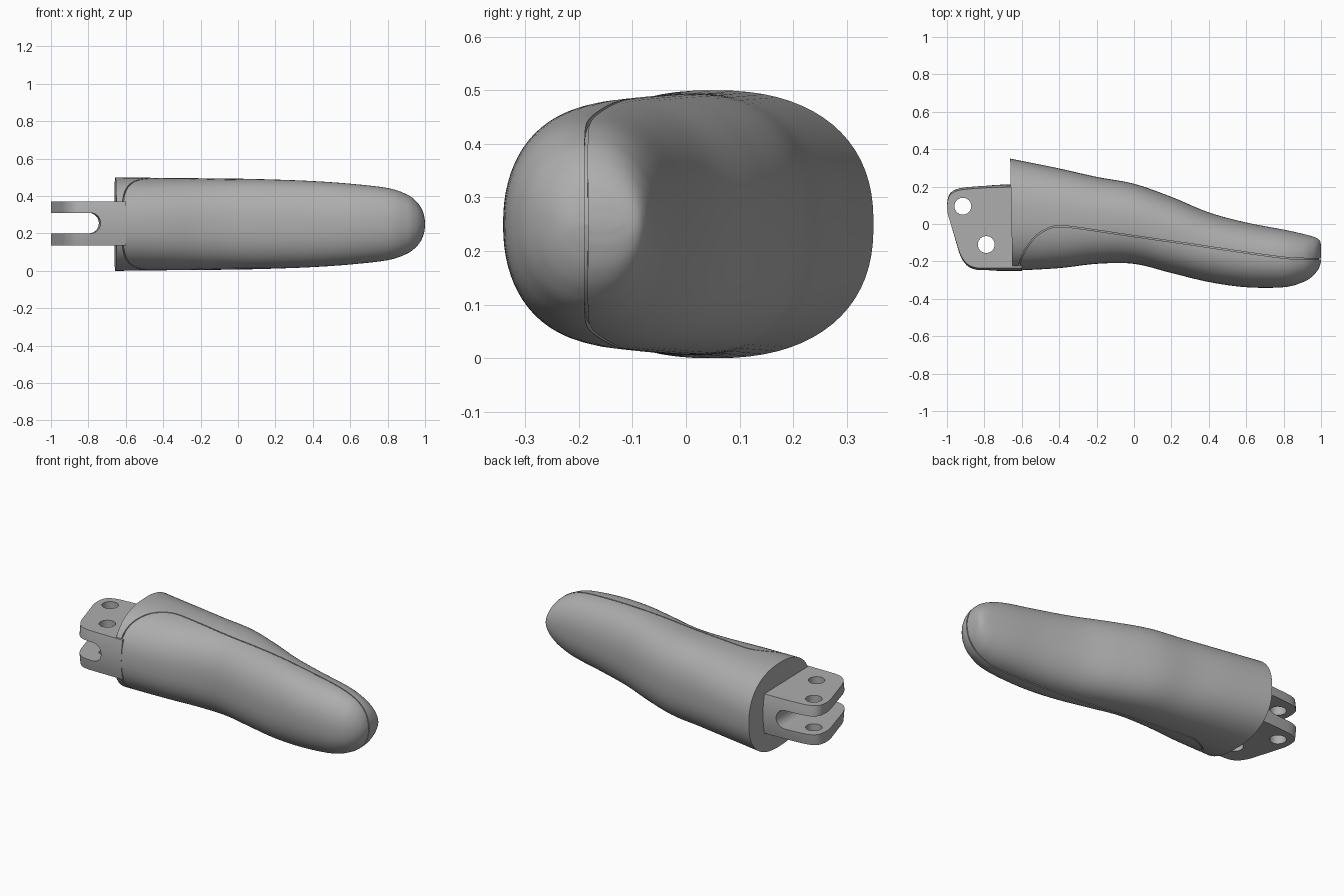
import bpy, bmesh, math
from mathutils import Vector

cube = bpy.data.objects.get("Cube")
if cube:
    bpy.data.objects.remove(cube)

grey = bpy.data.materials.new("satin grey")
grey.use_nodes = True
GREY = (0.42, 0.42, 0.42, 1)
grey.diffuse_color = GREY
grey.node_tree.nodes["Principled BSDF"].inputs["Base Color"].default_value = GREY

MID_Z = 0.25


def spline(points, steps):
    """Smooth curve through points of any dimension."""
    pts = [Vector(p) for p in points]
    pts = [pts[0] * 2 - pts[1]] + pts + [pts[-1] * 2 - pts[-2]]
    out = []
    for a, b, c, d in zip(pts, pts[1:], pts[2:], pts[3:]):
        for i in range(steps):
            t = i / steps
            out.append((b * 2 + (c - a) * t + (a * 2 - b * 5 + c * 4 - d) * t * t
                        + (b * 3 - a - c * 3 + d) * t ** 3) / 2)
    return out + [pts[-2]]


def loft(name, rings):
    """Skin closed rings of equal size and cap both ends."""
    bm = bmesh.new()
    loops = [[bm.verts.new(p) for p in ring] for ring in rings]
    n = len(loops[0])
    for a, b in zip(loops, loops[1:]):
        for i in range(n):
            j = (i + 1) % n
            bm.faces.new((a[i], a[j], b[j], b[i]))
    bm.faces.new(loops[0][::-1])
    bm.faces.new(loops[-1])
    bmesh.ops.recalc_face_normals(bm, faces=bm.faces)
    mesh = bpy.data.meshes.new(name)
    bm.to_mesh(mesh)
    bm.free()
    obj = bpy.data.objects.new(name, mesh)
    bpy.context.collection.objects.link(obj)
    mesh.materials.append(grey)
    return obj


def activate(obj):
    bpy.ops.object.select_all(action='DESELECT')
    obj.select_set(True)
    bpy.context.view_layer.objects.active = obj


def cut(obj, cutter):
    mod = obj.modifiers.new("cut", 'BOOLEAN')
    mod.operation = 'DIFFERENCE'
    mod.solver = 'EXACT'
    mod.object = cutter
    activate(obj)
    bpy.ops.object.modifier_apply(modifier=mod.name)
    bpy.data.objects.remove(cutter)


def smooth(obj, angle=30):
    activate(obj)
    bpy.ops.object.shade_smooth_by_angle(angle=math.radians(angle))


# Grip stations: x, front y, back y, half height
stations = spline([
    (-0.65, -0.25, 0.35, 0.25), (-0.4, -0.236, 0.297, 0.247),
    (-0.2, -0.213, 0.252, 0.245), (0, -0.213, 0.215, 0.243),
    (0.2, -0.262, 0.145, 0.238), (0.4, -0.31, 0.062, 0.23),
    (0.6, -0.338, 0.008, 0.216), (0.8, -0.338, -0.03, 0.193),
    (0.9, -0.312, -0.052, 0.16), (0.95, -0.283, -0.065, 0.125),
    (0.98, -0.25, -0.077, 0.086), (0.995, -0.22, -0.092, 0.045),
    (1, -0.195, -0.12, 0.012)], 6)


def grip_rings(inset):
    rings = []
    for x, lo, hi, h in stations:
        mid, half = (lo + hi) / 2, (hi - lo) / 2
        power = 2 / (2.35 - 0.2 * max(0, x))
        half, h = max(half - inset, 0.004), max(h - inset, 0.004)
        ring = []
        for i in range(72):
            a = math.tau * i / 72
            c, s = math.cos(a), math.sin(a)
            y = mid + half * math.copysign(abs(c) ** power, c)
            z = MID_Z + h * math.copysign(abs(s) ** power, s)
            # The socket end leans slightly
            lean = -0.02 * (y + 0.25) * max(0, -x - 0.4) / 0.25 if x < -0.4 else 0
            ring.append((x + lean - inset * max(0, x), y, z))
        rings.append(ring)
    return rings


# Grip shell with a narrow parting groove over a solid core
grip = loft("grip_shell", grip_rings(0))
core = loft("grip_core", grip_rings(0.01))
path = spline([(-0.622, -0.34), (-0.618, -0.24), (-0.59, -0.155), (-0.53, -0.07),
               (-0.46, -0.025), (-0.4, -0.012), (-0.3, -0.021), (0, -0.065),
               (0.3, -0.108), (0.6, -0.153), (0.8, -0.18), (0.9, -0.186),
               (1.05, -0.186)], 6)
left, right = [], []
for i, p in enumerate(path):
    t = (path[min(i + 1, len(path) - 1)] - path[max(i - 1, 0)]).normalized()
    side = Vector((-t.y, t.x)) * 0.003
    left.append(p + side)
    right.append(p - side)
ribbon = left + right[::-1]
cut(grip, loft("groove_cutter", [[(p.x, p.y, z) for p in ribbon] for z in (-0.1, 0.6)]))
smooth(grip)
smooth(core)

# Hinge block: rounded outline with gently bulging sides
corners = [((-0.6, -0.25), 0), ((-0.87, -0.25), 0.06), ((-0.925, -0.19), 0.05),
           ((-1.005, 0.09), 0.05), ((-0.985, 0.19), 0.09), ((-0.82, 0.207), 0.08),
           ((-0.6, 0.213), 0)]
outline = []
for k, (p, r) in enumerate(corners):
    p = Vector(p)
    if not r:
        outline.append(p)
        continue
    prev, nxt = Vector(corners[k - 1][0]), Vector(corners[k + 1][0])
    a = p + (prev - p).normalized() * min(r, (prev - p).length * 0.48)
    b = p + (nxt - p).normalized() * min(r, (nxt - p).length * 0.48)
    for i in range(7):
        t = i / 6
        outline.append(a * (1 - t) ** 2 + p * 2 * t * (1 - t) + b * t * t)
layers = []
for i in range(9):
    u = i / 4 - 1
    squeeze = 1 - 0.06 * u * u
    layers.append([(p.x, -0.02 + (p.y + 0.02) * squeeze, 0.253 + 0.118 * u) for p in outline])
hinge = loft("hinge_block", layers)

# Round-ended slot between the two hinge plates
slot = [(-1.1, 0.2), (-0.79, 0.2)]
for i in range(1, 24):
    a = -math.pi / 2 + math.pi * i / 24
    slot.append((-0.79 + 0.055 * math.cos(a), 0.255 + 0.055 * math.sin(a)))
slot += [(-0.79, 0.31), (-1.1, 0.31)]
cut(hinge, loft("slot_cutter", [[(x - 0.02 * (y + 0.25), y, z) for x, z in slot]
                                for y in (-0.4, 0.4)]))

# Two pin holes
for cx, cy in ((-0.915, 0.095), (-0.79, -0.11)):
    circle = [(cx + 0.045 * math.cos(math.tau * i / 40),
               cy + 0.045 * math.sin(math.tau * i / 40)) for i in range(40)]
    cut(hinge, loft("pin_cutter", [[(x, y, z) for x, y in circle] for z in (0, 0.5)]))
smooth(hinge)
